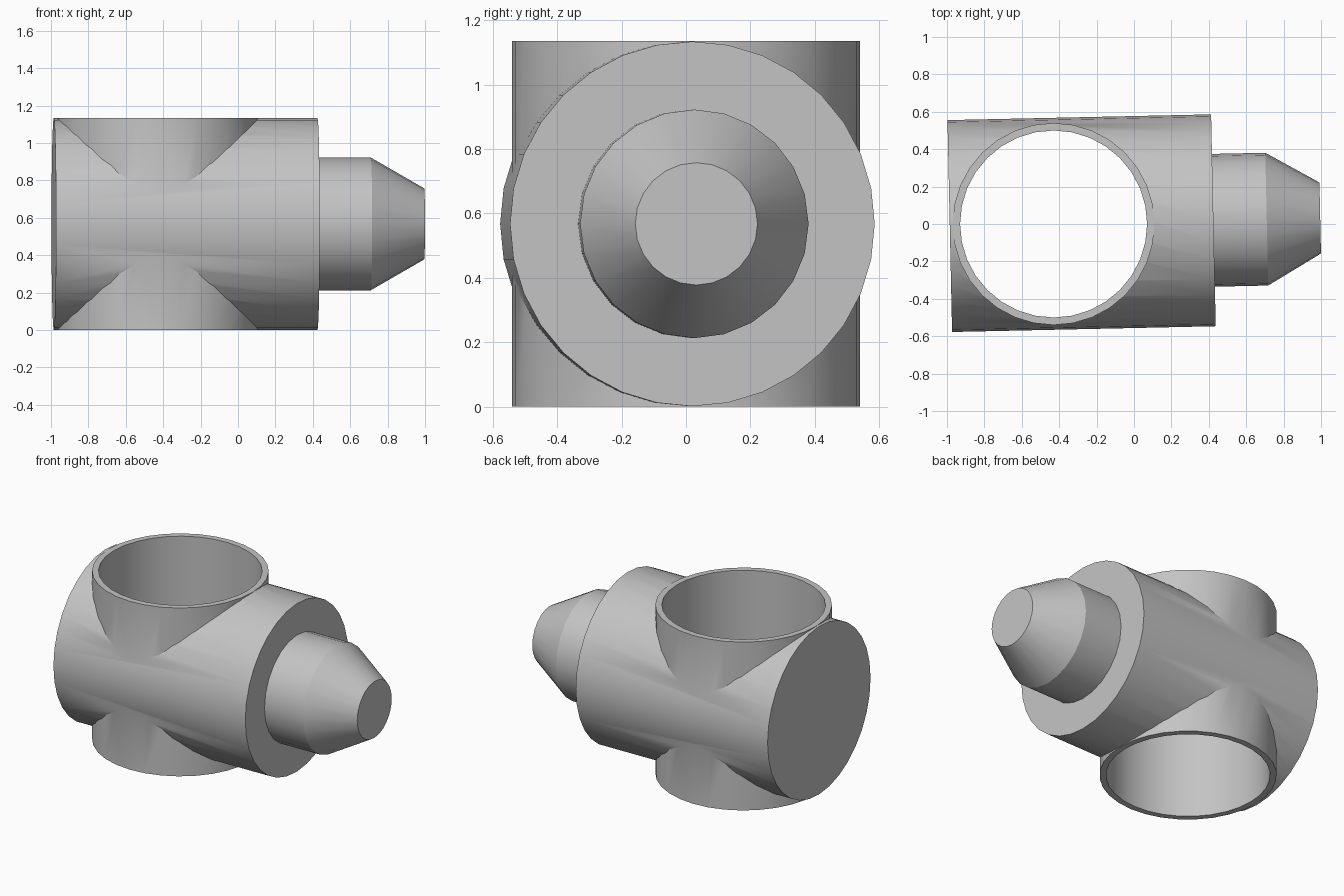
import bpy
import math
from mathutils import Matrix, Vector

cube = bpy.data.objects.get("Cube")
if cube:
    bpy.data.objects.remove(cube, do_unlink=True)

grey = bpy.data.materials.new("plain grey")
grey.use_nodes = True
colour = (0.55, 0.55, 0.55, 1)
grey.diffuse_color = colour
grey.node_tree.nodes["Principled BSDF"].inputs["Base Color"].default_value = colour

HEIGHT = 1.135
MID = HEIGHT / 2
TILT = math.radians(1.25)
TUBE_X = -0.43


def turned(name, profile, sides, matrix):
    """Closed solid turned around local z from (radius, height) pairs."""
    verts = [(r * math.cos(i * math.tau / sides), r * math.sin(i * math.tau / sides), h)
             for r, h in profile for i in range(sides)]
    faces = [tuple(reversed(range(sides))),
             tuple(range(len(verts) - sides, len(verts)))]
    for ring in range(len(profile) - 1):
        a, b = ring * sides, (ring + 1) * sides
        for i in range(sides):
            j = (i + 1) % sides
            faces.append((a + i, a + j, b + j, b + i))
    mesh = bpy.data.meshes.new(name)
    mesh.from_pydata(verts, [], faces)
    mesh.transform(matrix)
    mesh.materials.append(grey)
    obj = bpy.data.objects.new(name, mesh)
    bpy.context.collection.objects.link(obj)
    return obj


def select(obj):
    bpy.ops.object.select_all(action='DESELECT')
    obj.select_set(True)
    bpy.context.view_layer.objects.active = obj


def combine(target, other, operation):
    """Apply a boolean and remove the helper solid."""
    mod = target.modifiers.new(operation.lower(), 'BOOLEAN')
    mod.operation = operation
    mod.solver = 'EXACT'
    mod.object = other
    select(target)
    bpy.ops.object.modifier_apply(modifier=mod.name)
    bpy.data.objects.remove(other, do_unlink=True)


# Slightly turned horizontal axis, shared by the body and the nose
along_x = (Matrix.Translation(Vector((-0.985, -0.011, MID)))
           @ Matrix.Rotation(TILT, 4, 'Z') @ Matrix.Rotation(math.pi / 2, 4, 'Y'))
upright = Matrix.Translation(Vector((TUBE_X, 0, 0)))

# Horizontal drum merged with the upright sleeve, then bored through
body = turned("crossed_body", [(MID - 0.001, 0), (MID - 0.001, 1.41)], 32, along_x)
sleeve = turned("sleeve", [(0.54, 0), (0.54, HEIGHT)], 32, upright)
bore = turned("bore", [(0.5, -0.1), (0.5, HEIGHT + 0.1)], 32, upright)
combine(body, sleeve, 'UNION')
combine(body, bore, 'DIFFERENCE')

# Stub with a tapered tip
nose = turned("tapered_nose", [(0.355, 1.4), (0.355, 1.695), (0.19, 1.981)], 24, along_x)

for part in (body, nose):
    select(part)
    bpy.ops.object.shade_smooth_by_angle(angle=math.radians(25))
